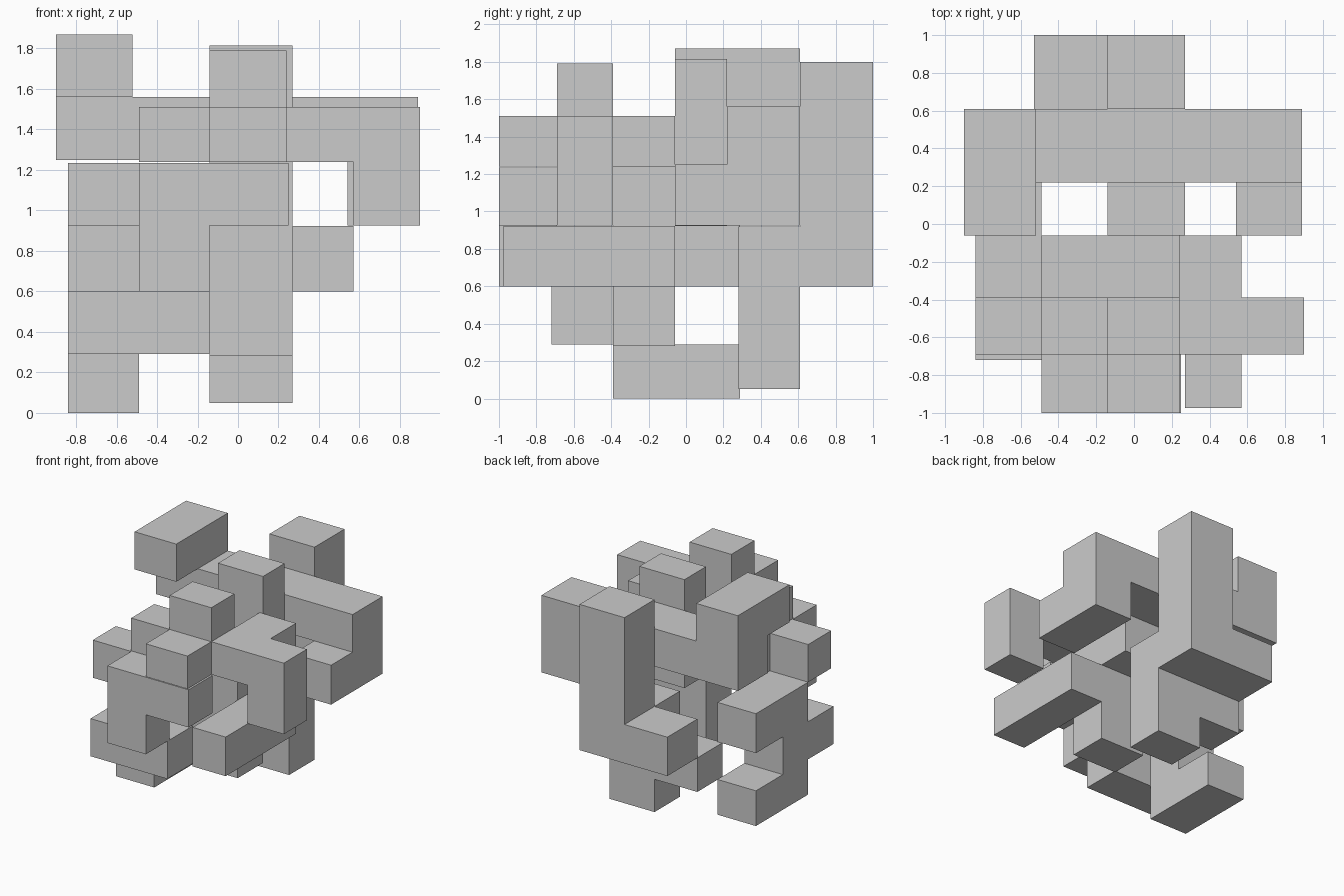
import bpy, bmesh
from itertools import product

if "Cube" in bpy.data.objects:
    bpy.data.objects.remove(bpy.data.objects["Cube"])

# Six interlocking puzzle pieces on a shared 5 x 6 x 6 grid (columns A-E, rows 1-6, layers 1-6).
# Each piece has its own slightly different grid lines, so the pieces have small gaps.


def piece(name, first, xs, ys, zs, runs):
    """Block piece from runs such as 'AB 5 12': columns, rows and layers that are filled."""
    base = ("ABCDE".index(first[0]), int(first[1]), int(first[2]))
    cells = set()
    for run in runs:
        for c, r, l in product(*run.split()):
            cells.add(("ABCDE".index(c) - base[0], int(r) - base[1], int(l) - base[2]))
    bm = bmesh.new()
    verts = {}

    def corner(p):
        if p not in verts:
            verts[p] = bm.verts.new((xs[p[0]], ys[p[1]], zs[p[2]]))
        return verts[p]

    # only faces towards an empty neighbour are made
    for cell in cells:
        for axis, side in product(range(3), (0, 1)):
            near = list(cell)
            near[axis] += 2 * side - 1
            if tuple(near) in cells:
                continue
            u, v = (axis + 1) % 3, (axis + 2) % 3
            loop = []
            for du, dv in ((0, 0), (1, 0), (1, 1), (0, 1)):
                p = list(cell)
                p[axis] += side
                p[u] += du
                p[v] += dv
                loop.append(corner(tuple(p)))
            bm.faces.new(loop if side else loop[::-1])
    bmesh.ops.dissolve_limit(bm, angle_limit=0.01, verts=bm.verts[:], edges=bm.edges[:])
    mesh = bpy.data.meshes.new(name)
    bm.to_mesh(mesh)
    bm.free()
    bpy.context.collection.objects.link(bpy.data.objects.new(name, mesh))


# long cross bar with hooked ends
piece("upper_cross_bar", "A44",
      (-.90, -.52, -.14, .24, .54, .89), (-.06, .22, .61), (.925, 1.25, 1.56, 1.87),
      ["ABCDE 5 5", "A 45 6", "E 45 4"])

# tall rear tower with its leg
piece("rear_tower", "B51",
      (-.53, -.14, .27), (.28, .61, 1.0), (.05, .32, .60, .92, 1.2, 1.5, 1.80),
      ["C 5 123", "B 5 2", "C 6 3456", "B 6 3"])

# low left foot, C-shaped from the side
piece("left_foot", "A21",
      (-.84, -.49, -.14), (-.72, -.39, -.06, .29), (0, .29, .60, .925),
      ["A 3 123", "A 4 13", "AB 2 2"])

# front left block
piece("front_block", "A13",
      (-.84, -.49, -.14, .25), (-1.0, -.69, -.39, -.06), (.60, .925, 1.235),
      ["B 123 4", "A 2 4", "C 1 4", "B 1 3"])

# upper front bar with right hook
piece("front_hook_bar", "B14",
      (-.49, -.14, .24, .57, .90), (-1.0, -.69, -.39, -.06), (.925, 1.24, 1.51, 1.79),
      ["BCDE 2 5", "E 2 4", "C 2 6", "C 1 5", "D 3 5"])

# central stepped column with a forward arm
piece("centre_column", "C12",
      (-.14, .27, .57), (-.975, -.69, -.39, -.06, .22), (.28, .60, .922, 1.24, 1.52, 1.815),
      ["C 3 234", "C 4 456", "D 123 3"])
